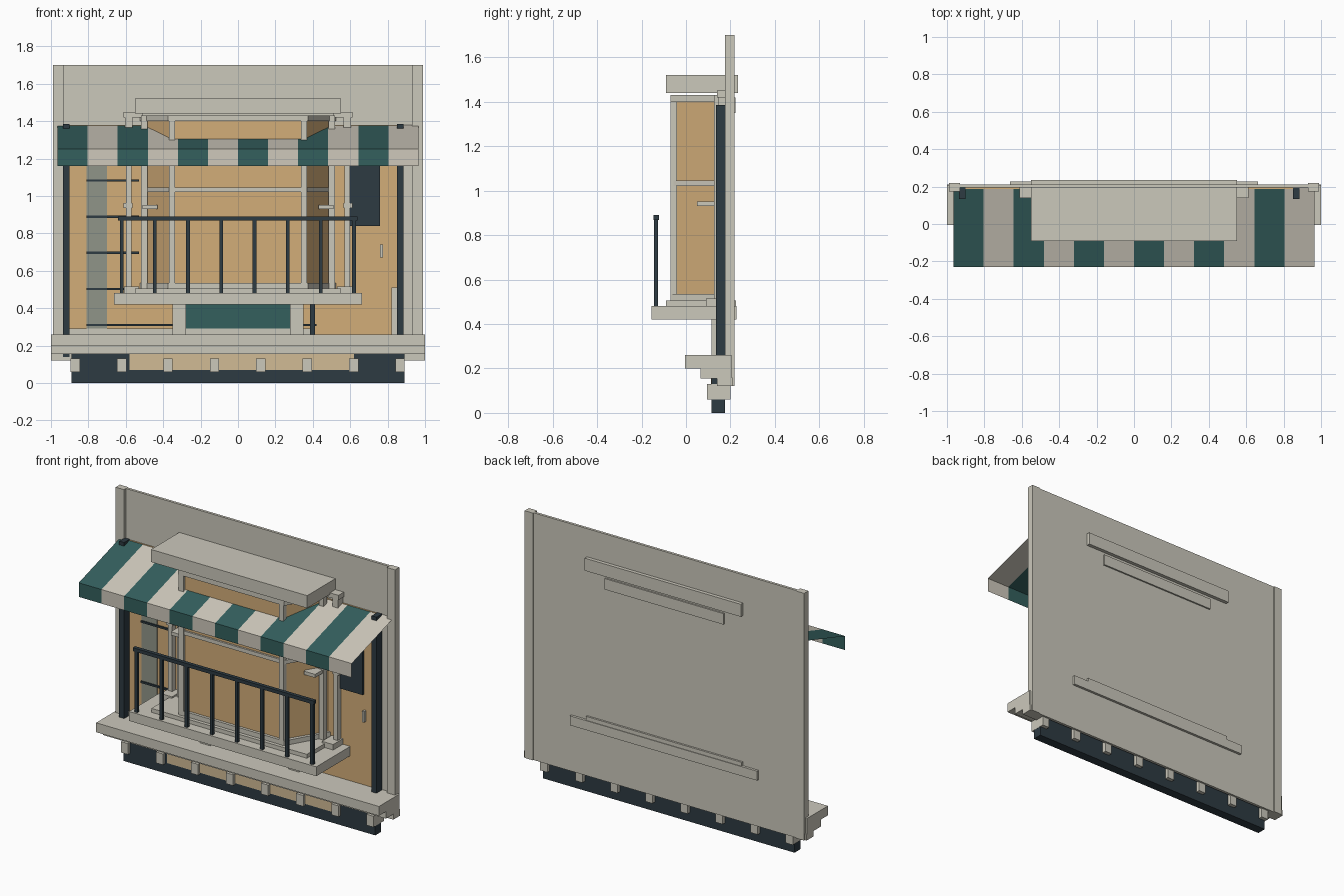
import bpy, bmesh

cube = bpy.data.objects.get("Cube")
if cube:
    bpy.data.objects.remove(cube, do_unlink=True)


def material(name, r, g, b):
    m = bpy.data.materials.new(name)
    m.use_nodes = True
    m.diffuse_color = (r, g, b, 1)
    m.node_tree.nodes["Principled BSDF"].inputs["Base Color"].default_value = (r, g, b, 1)
    return m


stone = material("pale stone", 0.60, 0.58, 0.50)
navy = material("dark slate", 0.027, 0.043, 0.055)
teal = material("awning teal", 0.034, 0.115, 0.110)
cream = material("awning cream", 0.62, 0.58, 0.50)
amber = material("warm amber", 0.65, 0.42, 0.19)
sand = material("pale sand", 0.64, 0.50, 0.30)
grey = material("grey green", 0.28, 0.30, 0.25)


def make(name, bm, *mats):
    me = bpy.data.meshes.new(name)
    bm.to_mesh(me)
    bm.free()
    for m in mats:
        me.materials.append(m)
    ob = bpy.data.objects.new(name, me)
    bpy.context.scene.collection.objects.link(ob)
    return ob


def prism(name, plan, z0, z1, mat):
    """Extrude a plan outline from z0 up to z1."""
    bm = bmesh.new()
    base = bm.faces.new([bm.verts.new((x, y, z0)) for x, y in plan])
    top = bmesh.ops.extrude_face_region(bm, geom=[base])["geom"]
    verts = [v for v in top if isinstance(v, bmesh.types.BMVert)]
    bmesh.ops.translate(bm, vec=(0, 0, z1 - z0), verts=verts)
    bmesh.ops.recalc_face_normals(bm, faces=bm.faces)
    return make(name, bm, mat)


def box(name, x0, x1, y0, y1, z0, z1, mat):
    return prism(name, [(x0, y0), (x1, y0), (x1, y1), (x0, y1)], z0, z1, mat)


def pair(name, x0, x1, y0, y1, z0, z1, mat):
    """The same box on both sides."""
    box("left_" + name, x0, x1, y0, y1, z0, z1, mat)
    box("right_" + name, -x1, -x0, y0, y1, z0, z1, mat)


# Wall and pilasters
box("wall", -0.94, 0.94, 0.195, 0.212, 0.12, 1.70, stone)
pair("pilaster", 0.93, 0.988, 0.175, 0.218, 0.12, 1.70, stone)
box("wall_head_beam", -0.42, 0.42, 0.18, 0.222, 1.35, 1.42, stone)

# Shop front behind the bay
box("shop_front", -0.90, 0.85, 0.188, 0.196, 0.26, 1.38, amber)
box("shop_front_plinth", -0.90, 0.39, 0.178, 0.19, 0.26, 0.29, stone)
box("side_curtain", -0.81, -0.70, 0.182, 0.189, 0.29, 1.35, grey)
for i in range(5):
    z = 0.31 + i * 0.193
    box("shelf_bar", -0.81, 0.42 if i == 0 else -0.53, 0.174, 0.183, z - 0.006, z + 0.006, navy)
box("lower_panel", -0.28, 0.28, 0.172, 0.188, 0.29, 0.43, teal)
pair("platform_bracket", 0.277, 0.35, 0.115, 0.19, 0.26, 0.42, stone)
box("door_post", 0.385, 0.412, 0.165, 0.19, 0.26, 0.43, navy)
box("door_window", 0.60, 0.76, 0.172, 0.188, 0.84, 1.32, navy)
box("door_handle", 0.76, 0.775, 0.165, 0.188, 0.67, 0.74, stone)
box("door_side_block", 0.822, 0.85, 0.178, 0.188, 0.26, 0.51, stone)
box("left_iron_column", 0.85, 0.885, 0.135, 0.192, 0.14, 1.385, navy)
box("right_iron_column", -0.935, -0.90, 0.135, 0.192, 0.14, 1.385, navy)

# Stepped cornice, corbels and dark footing
box("cornice_top", -1.0, 1.0, -0.005, 0.205, 0.20, 0.26, stone)
box("cornice_step", -1.0, 1.0, 0.065, 0.205, 0.155, 0.20, stone)
pair("cornice_end", 0.89, 1.0, 0.14, 0.21, 0.12, 0.16, stone)
box("footing", -0.89, 0.89, 0.115, 0.175, 0.0, 0.155, navy)
box("footing_panel", -0.58, 0.62, 0.112, 0.117, 0.07, 0.155, sand)
for i in range(8):
    x = -0.87 + i * 0.248
    box("corbel", x - 0.025, x + 0.025, 0.095, 0.2, 0.06, 0.13, stone)

# Balcony platform and railing
box("platform", -0.662, 0.662, -0.155, 0.228, 0.42, 0.48, stone)
box("bay_tray", -0.55, 0.55, -0.09, 0.224, 0.48, 0.505, stone)
box("hand_rail", -0.642, 0.638, -0.146, -0.122, 0.868, 0.89, navy)
for i in range(8):
    x = -0.622 + i * 0.1775
    box("baluster", x - 0.01, x + 0.01, -0.143, -0.125, 0.48, 0.87, navy)


# Bay window: amber panes with stone rails and posts
def bay_plan(grow):
    return [(-0.505 - grow, 0.188), (-0.355 - grow, -0.05 - grow),
            (0.355 + grow, -0.05 - grow), (0.505 + grow, 0.188)]


prism("bay_panes", bay_plan(0), 0.50, 1.42, amber)
prism("bay_sill_rail", bay_plan(0.018), 0.505, 0.535, stone)
prism("bay_middle_rail", bay_plan(0.012), 1.02, 1.045, stone)
prism("bay_head_rail", bay_plan(0.02), 1.40, 1.43, stone)
pair("bay_front_post", 0.338, 0.37, -0.07, -0.04, 0.50, 1.43, stone)
pair("bay_back_post", 0.485, 0.518, 0.125, 0.16, 0.50, 1.43, stone)
pair("bay_arm", 0.43, 0.51, 0.05, 0.13, 0.93, 0.952, stone)
box("bay_roof", -0.552, 0.552, -0.09, 0.235, 1.44, 1.52, stone)

# Slim columns beside the bay
pair("side_column", 0.57, 0.60, 0.15, 0.185, 0.48, 1.40, stone)
pair("side_column_base", 0.53, 0.61, 0.09, 0.195, 0.48, 0.515, stone)
pair("side_column_band", 0.565, 0.612, 0.145, 0.19, 0.935, 0.962, stone)
pair("side_column_capital", 0.565, 0.605, 0.145, 0.195, 1.36, 1.42, stone)
pair("side_column_lintel", 0.51, 0.612, 0.14, 0.195, 1.42, 1.45, stone)

# Striped awning: one sheet with slope and valance
bm = bmesh.new()
stripes = 12
profile = [(0.195, 1.38), (-0.23, 1.25), (-0.23, 1.16)]
rows = [[bm.verts.new((-0.965 + 1.93 * i / stripes, y, z)) for i in range(stripes + 1)]
        for y, z in profile]
for upper, lower in zip(rows, rows[1:]):
    for i in range(stripes):
        face = bm.faces.new((upper[i], lower[i], lower[i + 1], upper[i + 1]))
        face.material_index = i % 2
make("awning", bm, teal, cream)
